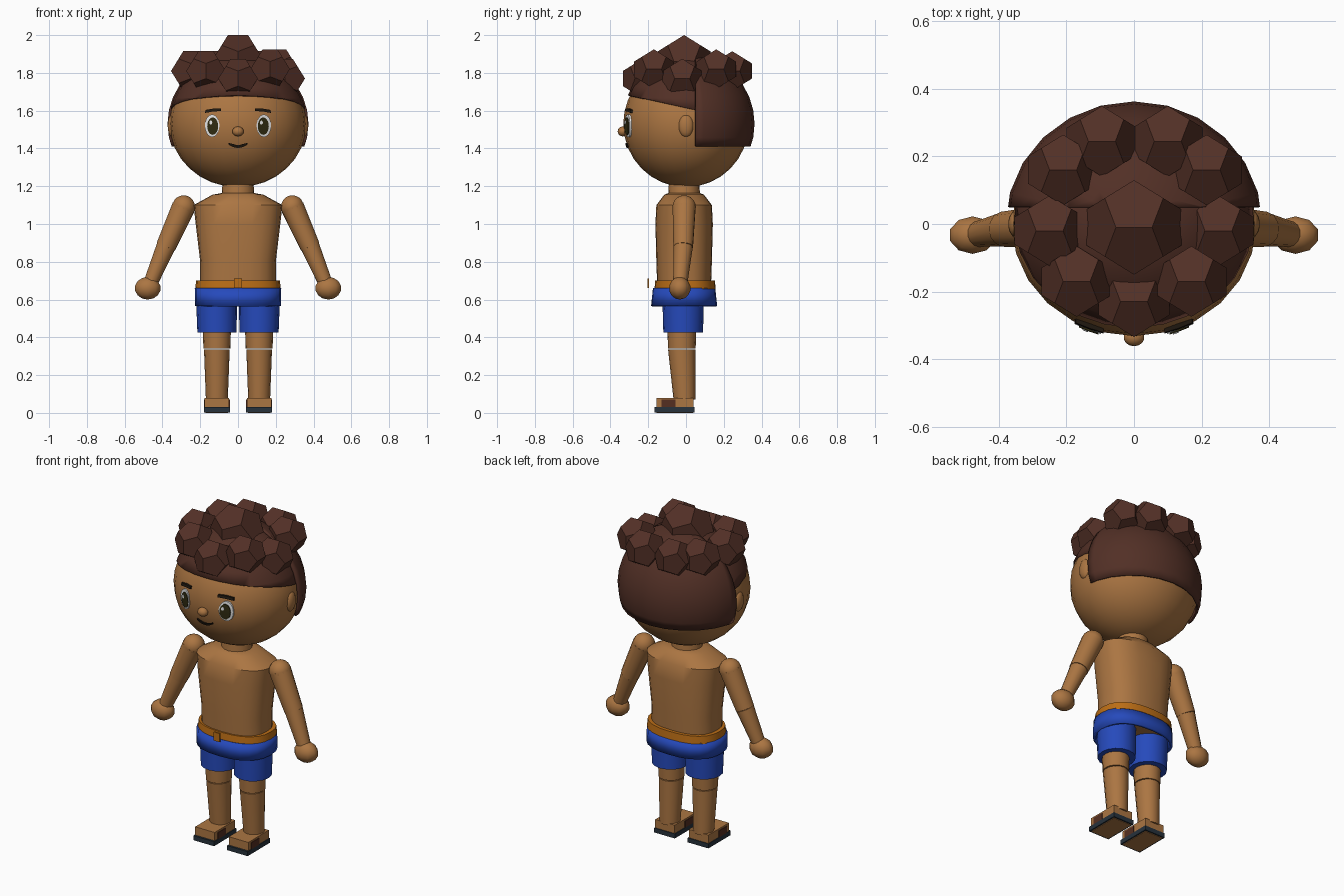
import bpy, bmesh, math
from mathutils import Vector, Matrix

if "Cube" in bpy.data.objects:
    bpy.data.objects.remove(bpy.data.objects["Cube"])


def material(name, r, g, b):
    m = bpy.data.materials.new(name)
    m.use_nodes = True
    m.diffuse_color = (r, g, b, 1)
    m.node_tree.nodes["Principled BSDF"].inputs["Base Color"].default_value = (r, g, b, 1)
    return m


SKIN = material("skin", .41, .18, .055)
HAIR = material("dark brown hair", .084, .029, .019)
BLUE = material("blue cloth", .019, .068, .50)
BELT = material("orange leather", .50, .155, .008)
SOLE = material("slate rubber", .02, .032, .045)
STRAP = material("brown strap", .09, .028, .015)
WHITE = material("eye white", .8, .8, .8)
IRIS = material("dark iris", .03, .025, .006)
BROW = material("black brown", .014, .009, .005)

HEAD = Vector((0, 0, 1.53))
HEAD_R = Vector((.362, .332, .335))


def finish(name, bm, mat, angle=35):
    bmesh.ops.recalc_face_normals(bm, faces=bm.faces)
    me = bpy.data.meshes.new(name)
    bm.to_mesh(me)
    bm.free()
    me.materials.append(mat)
    ob = bpy.data.objects.new(name, me)
    bpy.context.collection.objects.link(ob)
    if angle:
        bpy.ops.object.select_all(action='DESELECT')
        ob.select_set(True)
        bpy.context.view_layer.objects.active = ob
        bpy.ops.object.shade_smooth_by_angle(angle=math.radians(angle))
    return ob


def thicken(ob, amount):
    mod = ob.modifiers.new("thickness", 'SOLIDIFY')
    mod.thickness = amount
    mod.offset = -1


def ellipsoid_mesh(center, radii, u=24, v=16):
    bm = bmesh.new()
    bmesh.ops.create_uvsphere(bm, u_segments=u, v_segments=v, radius=1,
                              matrix=Matrix.Translation(center) @ Matrix.Diagonal((*radii, 1)))
    return bm


def ellipsoid(name, center, radii, mat, u=24, v=16):
    return finish(name, ellipsoid_mesh(center, radii, u, v), mat, 60)


def box(name, low, high, mat):
    low, high = Vector(low), Vector(high)
    bm = bmesh.new()
    bmesh.ops.create_cube(bm, size=1, matrix=Matrix.Translation((low + high) / 2)
                          @ Matrix.Diagonal((*(high - low), 1)))
    return finish(name, bm, mat, 0)


def loft(name, rings, mat, n=20, power=2, capped=True):
    """Stack of rounded rings, each (x, y, z, half width, half depth)."""
    bm = bmesh.new()
    loops = []
    for x, y, z, rx, ry in rings:
        loop = []
        for i in range(n):
            a = math.tau * i / n
            c, s = math.cos(a), math.sin(a)
            loop.append(bm.verts.new((x + rx * math.copysign(abs(c) ** (2 / power), c),
                                      y + ry * math.copysign(abs(s) ** (2 / power), s), z)))
        loops.append(loop)
    for a, b in zip(loops, loops[1:]):
        for i in range(n):
            j = (i + 1) % n
            bm.faces.new((a[i], a[j], b[j], b[i]))
    if capped:
        bm.faces.new(loops[0])
        bm.faces.new(loops[-1])
    return finish(name, bm, mat)


def limb(name, start, end, r1, r2, mat, n=14):
    start, end = Vector(start), Vector(end)
    axis = end - start
    bm = bmesh.new()
    bmesh.ops.create_cone(bm, cap_ends=True, segments=n, radius1=r1, radius2=r2, depth=axis.length,
                          matrix=Matrix.Translation((start + end) / 2)
                          @ axis.to_track_quat('Z', 'Y').to_matrix().to_4x4())
    return finish(name, bm, mat)


def face_plate(name, outline, lift, mat):
    """Thin plate that follows the curve of the face; outline holds (x, z)."""
    bm = bmesh.new()

    def place(x, z, up):
        k = 1 - (x / HEAD_R.x) ** 2 - ((z - HEAD.z) / HEAD_R.z) ** 2
        return bm.verts.new((x, -HEAD_R.y * math.sqrt(k) - up, z))
    front = [place(x, z, lift) for x, z in outline]
    back = [place(x, z, -.004) for x, z in outline]
    n = len(outline)
    mid = place(sum(p[0] for p in outline) / n, sum(p[1] for p in outline) / n, lift)
    for i in range(n):
        j = (i + 1) % n
        bm.faces.new((front[i], front[j], mid))
        bm.faces.new((front[i], back[i], back[j], front[j]))
    return finish(name, bm, mat)


def oval(x, z, rx, rz, n=20):
    return [(x + rx * math.cos(math.tau * i / n), z + rz * math.sin(math.tau * i / n)) for i in range(n)]


# Head, neck and nose
ellipsoid("head", HEAD, HEAD_R, SKIN)
loft("neck", [(0, -.01, 1.14, .088, .085), (0, -.01, 1.26, .078, .078)], SKIN)
ellipsoid("nose", (0, -.335, 1.49), (.031, .027, .026), SKIN, 14, 8)

# Mouth: a thin smile
xs = [i * .0125 - .05 for i in range(9)]
top = [(x, 1.417 + 5 * x * x) for x in xs]
bottom = [(x, 1.403 + 7 * x * x) for x in reversed(xs)]
face_plate("mouth", top + bottom, .007, BROW)

# Hair: a tilted cap, a deeper back shell and faceted curls
bm = ellipsoid_mesh(HEAD, (.367, .34, .362))
bmesh.ops.bisect_plane(bm, geom=bm.verts[:] + bm.edges[:] + bm.faces[:], plane_co=(0, .05, 1.605),
                       plane_no=(0, .216, 1), clear_inner=True)
thicken(finish("hair_cap", bm, HAIR, 60), .012)
bm = ellipsoid_mesh(HEAD, (.38, .363, .37))
for co, no in (((0, .05, 0), (0, 1, 0)), ((0, 0, 1.41), (0, 0, 1))):
    bmesh.ops.bisect_plane(bm, geom=bm.verts[:] + bm.edges[:] + bm.faces[:], plane_co=co,
                           plane_no=no, clear_inner=True)
thicken(finish("hair_back", bm, HAIR, 60), .012)


def curl(name, center, radius):
    phi = (1 + 5 ** .5) / 2
    pts = [(a, b, c) for a in (-1, 1) for b in (-1, 1) for c in (-1, 1)]
    for a in (-1, 1):
        for b in (-1, 1):
            p, q = a / phi, b * phi
            pts += [(p, 0, q), (0, q, p), (q, p, 0)]
    bm = bmesh.new()
    for p in pts:
        bm.verts.new(Vector(center) + Vector(p) * radius / 3 ** .5)
    bmesh.ops.convex_hull(bm, input=bm.verts[:])
    bmesh.ops.dissolve_limit(bm, angle_limit=.05, verts=bm.verts[:], edges=bm.edges[:])
    finish(name, bm, HAIR, 0)


curl("crown_curl", (0, -.01, 1.86), .15)
curls = [(0, -.23, 1.77), (-.17, -.17, 1.81), (.17, -.17, 1.82), (-.25, -.02, 1.81), (.25, -.02, 1.77),
         (-.21, .16, 1.81), (.215, .16, 1.82), (-.095, .245, 1.81), (.1, .245, 1.81)]
for i, c in enumerate(curls):
    curl(f"curl_{i + 1}", c, .112)

# Torso, belt and hip part of the shorts
loft("torso", [(0, -.01, .6, .2, .14), (0, -.01, .8, .2, .147), (0, -.01, 1.0, .224, .152),
               (0, -.01, 1.1, .235, .147), (0, -.01, 1.155, .135, .105), (0, -.01, 1.165, .08, .08)],
     SKIN, 24, 2.5)
loft("belt", [(0, -.005, .655, .226, .162), (0, -.005, .7, .222, .158)], BELT, 24, 2.4)
box("buckle", (-.02, -.204, .66), (.02, -.195, .712), BELT)
thicken(loft("shorts_hip", [(0, -.01, .565, .227, .175), (0, -.01, .66, .229, .165)], BLUE, 24, 2.4, False), .015)

for s, side in ((1, "left"), (-1, "right")):
    # Eyes and brows
    face_plate(side + "_eye", oval(s * .137, 1.52, .039, .06), .006, WHITE)
    face_plate(side + "_iris", oval(s * .134, 1.518, .029, .046), .010, IRIS)
    face_plate(side + "_glint", oval(s * .134 - .01, 1.537, .008, .011, 10), .013, WHITE)
    face_plate(side + "_brow", [(s * .09, 1.598), (s * .13, 1.596), (s * .175, 1.588), (s * .172, 1.604),
                                (s * .13, 1.611), (s * .09, 1.612)], .010, BROW)
    ellipsoid(side + "_ear", (s * .348, 0, 1.52), (.025, .041, .06), SKIN, 14, 10)

    # Arm from shoulder to hand
    shoulder, elbow, wrist = (s * .288, -.01, 1.09), (s * .382, -.015, .88), (s * .462, -.03, .69)
    ellipsoid(side + "_shoulder", shoulder, (.062, .062, .062), SKIN, 14, 10)
    limb(side + "_upper_arm", shoulder, elbow, .062, .053, SKIN)
    limb(side + "_forearm", elbow, wrist, .051, .038, SKIN)
    ellipsoid(side + "_hand", (s * .478, -.033, .66), (.072, .057, .06), SKIN, 10, 7)

    # Shorts leg and bare leg
    x = s * .112
    loft(side + "_shorts_leg", [(s * .111, -.015, .425, .104, .105), (s * .114, -.015, .6, .108, .11)], BLUE, 16)
    loft(side + "_knee", [(x, -.022, .341, .071, .073), (x, -.022, .45, .075, .077)], SKIN, 16)
    loft(side + "_shin", [(x, -.008, .07, .058, .058), (x, -.022, .336, .068, .073)], SKIN, 16)

    # Foot with straps and sole
    box(side + "_foot", (x - .065, -.155, .025), (x + .065, .04, .08), SKIN)
    box(side + "_strap", (x - .069, -.13, .03), (x + .069, -.055, .07), STRAP)
    box(side + "_sole", (x - .069, -.167, .003), (x + .069, .045, .03), SOLE)
    box(side + "_sole_tread", (x - .06, -.157, 0), (x + .06, .036, .006), SKIN)
